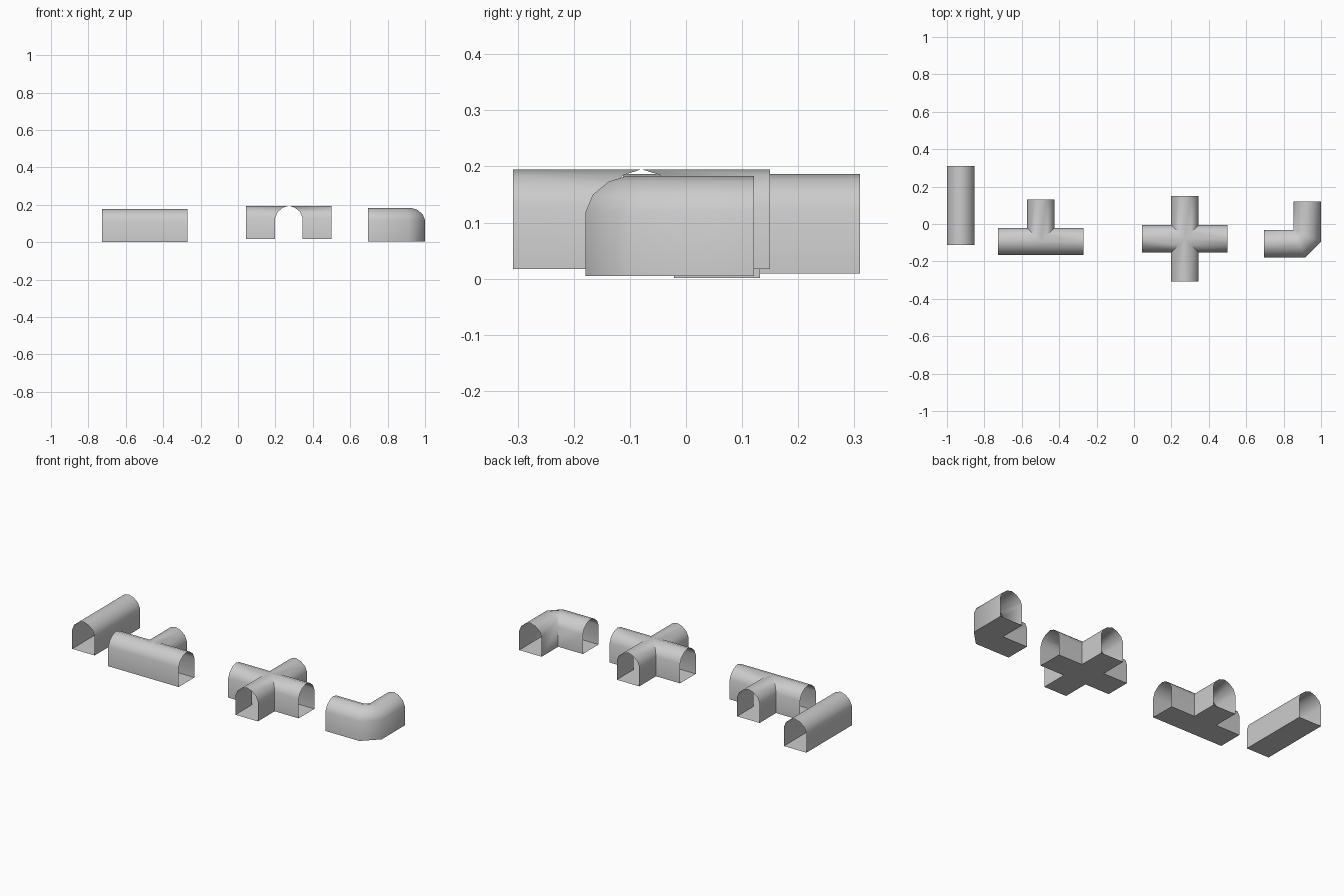
import bpy, bmesh, math
from mathutils import Vector

cube = bpy.data.objects.get("Cube")
if cube:
    bpy.data.objects.remove(cube)

grey = bpy.data.materials.new("plain grey")
grey.use_nodes = True
COLOUR = (0.6, 0.6, 0.6, 1)
grey.diffuse_color = COLOUR
grey.node_tree.nodes["Principled BSDF"].inputs["Base Color"].default_value = COLOUR

# Arched cross-section: (sideways, height), closed by a floor with a middle point
R = 0.073
half = [(R, 0), (R, 0.114), (0.06, 0.145), (0.032, 0.168)]
PROFILE = half + [(0, 0.178)] + [(-u, z) for u, z in reversed(half)] + [(0, 0)]


def sleeve(bm, start, end):
    """Skin between two open sections; start and end map a sideways offset to (x, y)."""
    rings = [[bm.verts.new((*place(u), z)) for u, z in PROFILE] for place in (start, end)]
    a, b = rings
    n = len(PROFILE)
    for i in range(n):
        j = (i + 1) % n
        bm.faces.new((a[i], a[j], b[j], b[i]))


def finish(name, bm, location):
    bmesh.ops.remove_doubles(bm, verts=bm.verts, dist=0.0005)
    bmesh.ops.dissolve_degenerate(bm, edges=bm.edges, dist=0.0001)
    bmesh.ops.recalc_face_normals(bm, faces=bm.faces)
    mesh = bpy.data.meshes.new(name)
    bm.to_mesh(mesh)
    bm.free()
    mesh.materials.append(grey)
    for p in mesh.polygons:
        p.use_smooth = True
    mesh.set_sharp_from_angle(angle=math.radians(50))
    obj = bpy.data.objects.new(name, mesh)
    obj.location = location
    bpy.context.collection.objects.link(obj)


def junction(name, arms, location):
    """Arms (quarter turn: length) meeting at the origin, mitred where neighbours meet."""
    bm = bmesh.new()
    for turn, length in arms.items():
        along = Vector((round(math.cos(turn * math.pi / 2)), round(math.sin(turn * math.pi / 2))))
        side = Vector((-along.y, along.x))

        def inner(u):
            neighbour = (turn + (1 if u > 0 else -1)) % 4
            return side * u + along * (abs(u) if neighbour in arms else 0)

        sleeve(bm, inner, lambda u: side * u + along * length)
    finish(name, bm, location)


# Straight, three-way and four-way tunnels
junction("straight_tunnel", {1: 0.211, 3: 0.211}, (-0.927, 0.099, 0.009))
junction("three_way_tunnel", {0: 0.229, 1: 0.226, 2: 0.229}, (-0.498, -0.094, 0.001))
junction("four_way_tunnel", {t: 0.229 for t in range(4)}, (0.272, -0.079, 0.017))

# Corner tunnel: two arms and a wedge, all turning about the inner corner
bm = bmesh.new()
T = math.tan(math.pi / 8)
sections = [
    lambda u: (-0.16, -u - R),
    lambda u: ((u + R) * T, -u - R),
    lambda u: (u + R, -(u + R) * T),
    lambda u: (u + R, 0.154),
]
for start, end in zip(sections, sections[1:]):
    sleeve(bm, start, end)
finish("corner_tunnel", bm, (0.854, -0.033, 0.005))
